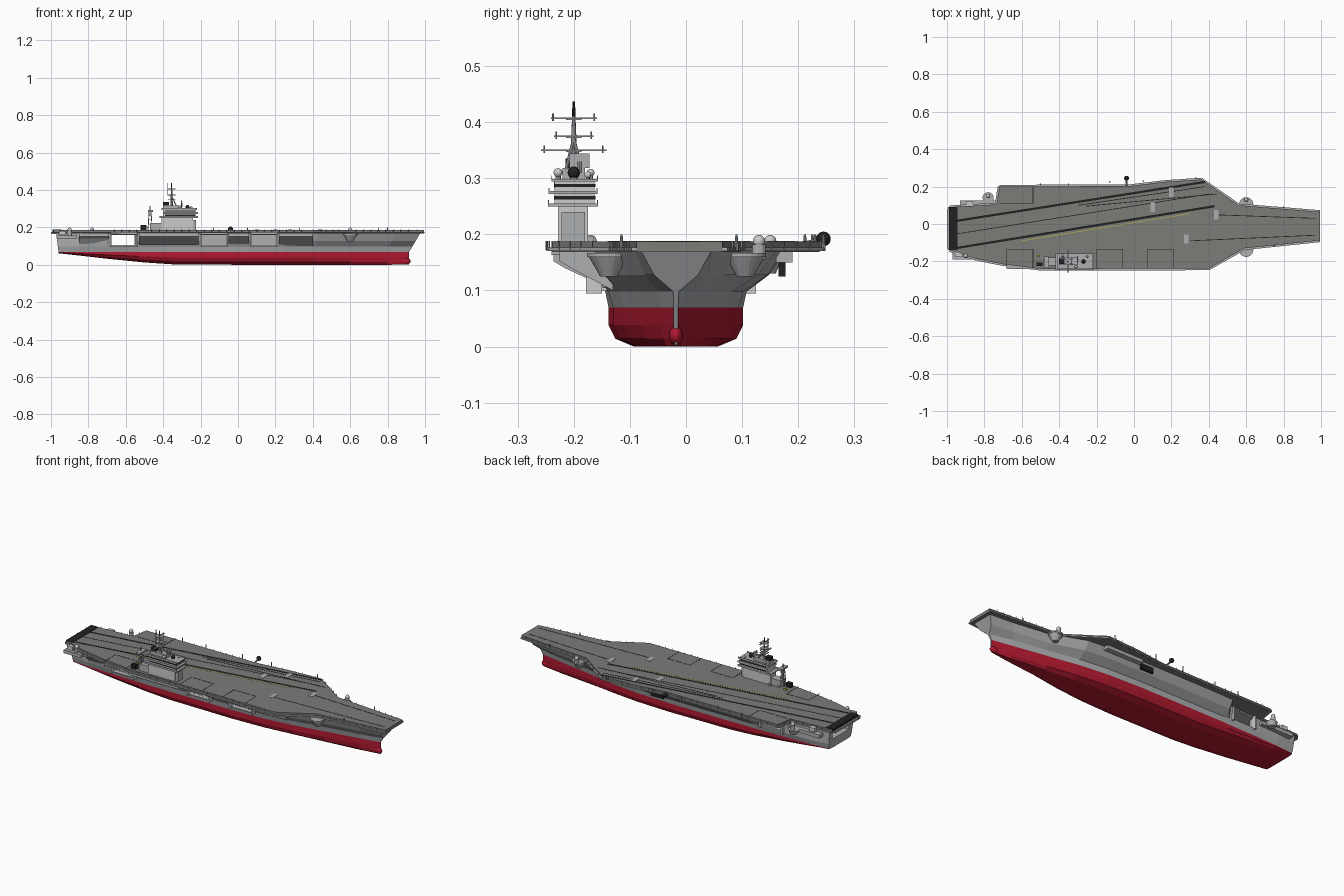
import bpy, bmesh, math
from mathutils import Vector

if "Cube" in bpy.data.objects:
    bpy.data.objects.remove(bpy.data.objects["Cube"])


def mat(name, c):
    m = bpy.data.materials.new(name)
    m.diffuse_color = (*c, 1)
    m.use_nodes = True
    m.node_tree.nodes["Principled BSDF"].inputs["Base Color"].default_value = m.diffuse_color
    return m


GREY = mat("hull_grey", (0.42, 0.43, 0.44))
DECK = mat("deck_grey", (0.2, 0.2, 0.19))
RED = mat("antifouling_red", (0.45, 0.01, 0.03))
BLACK = mat("black", (0.015, 0.015, 0.015))
LIGHT = mat("light_grey", (0.6, 0.62, 0.63))
YELLOW = mat("yellow", (0.6, 0.5, 0.05))


def mesh(name, bm, *mats):
    bmesh.ops.recalc_face_normals(bm, faces=bm.faces)
    me = bpy.data.meshes.new(name)
    bm.to_mesh(me)
    bm.free()
    ob = bpy.data.objects.new(name, me)
    bpy.context.collection.objects.link(ob)
    for m in mats:
        me.materials.append(m)
    return ob


def box(name, x0, x1, y0, y1, z0, z1, m=GREY):
    bm = bmesh.new()
    bmesh.ops.create_cube(bm, size=1)
    for v in bm.verts:
        v.co = ((x0 + x1) / 2 + v.co.x * (x1 - x0), (y0 + y1) / 2 + v.co.y * (y1 - y0),
                (z0 + z1) / 2 + v.co.z * (z1 - z0))
    return mesh(name, bm, m)


def prism(name, pts, offset, m=GREY):
    bm = bmesh.new()
    f = bm.faces.new([bm.verts.new(p) for p in pts])
    r = bmesh.ops.extrude_face_region(bm, geom=[f])
    bmesh.ops.translate(bm, vec=offset, verts=[v for v in r["geom"] if isinstance(v, bmesh.types.BMVert)])
    return mesh(name, bm, m)


def rod(name, a, b, r0, r1=None, m=GREY, n=8):
    a, b = Vector(a), Vector(b)
    bm = bmesh.new()
    bmesh.ops.create_cone(bm, cap_ends=True, segments=n, radius1=r0, radius2=r0 if r1 is None else r1,
                          depth=(b - a).length)
    bm.transform((b - a).to_track_quat('Z', 'Y').to_matrix().to_4x4())
    bmesh.ops.translate(bm, vec=(a + b) / 2, verts=bm.verts)
    return mesh(name, bm, m)


def ball(name, c, r, m=LIGHT, s=(1, 1, 1)):
    bm = bmesh.new()
    bmesh.ops.create_uvsphere(bm, u_segments=16, v_segments=10, radius=r)
    for v in bm.verts:
        v.co = [c[i] + v.co[i] * s[i] for i in range(3)]
    for f in bm.faces:
        f.smooth = True
    return mesh(name, bm, m)


# hull: x, keel z, waterline half width, knuckle half width, starboard top y, port top y, bow rake
C, TOP = -0.018, 0.17
stations = [(-.96, .062, .100, .105, -.125, .09, -.012), (-.85, .05, .110, .12, -.14, .10, 0),
            (-.7, .033, .115, .124, -.16, .107, 0), (-.53, .016, .118, .126, -.17, .115, 0),
            (-.5, .013, .119, .126, -.17, .172, 0), (-.35, .003, .12, .126, -.17, .175, 0),
            (.05, 0, .12, .126, -.17, .175, 0), (.25, 0, .112, .12, -.17, .175, 0),
            (.42, 0, .092, .1, -.16, .16, .01), (.6, 0, .06, .066, -.12, .085, .02),
            (.8, 0, .025, .032, -.09, .055, .035), (.915, .003, .004, .005, -.08, .045, .06)]
bm = bmesh.new()
rings = []
for x, zk, w, k, ys, yp, rake in stations:
    ring = []
    for side, yt in ((-1, ys), (1, yp)):
        yk = C + side * k
        half = [(C + side * w * .62, zk), (C + side * w * .9, zk + .2 * (.07 - zk)),
                (C + side * w, zk + .55 * (.07 - zk)), (C + side * w, .07), (yk, .098),
                (yk + (yt - yk) * .6, .128), (yt, TOP)]
        pts = [bm.verts.new((x + rake * max(0, (z - .07) / .1), y, z)) for y, z in half]
        ring += pts[::-1] if side < 0 else pts
    rings.append(ring)
n = len(rings[0])
for a, b in zip(rings, rings[1:]):
    for i in range(n):
        j = (i + 1) % n
        f = bm.faces.new((a[i], a[j], b[j], b[i]))
        f.material_index = int(f.calc_center_median().z < .07)
bm.faces.new(rings[0])
bm.faces.new(rings[-1])
hull = mesh("hull", bm, GREY, RED)
ball("bow_bulb", (.895, C, .02), .018, RED, (1.6, .7, 1))

# hangar bay and elevator openings cut through the hull sides
stbd_lifts = [(-.68, -.54), (-.2, -.06), (.07, .21)]
cuts = [(-.72, .3, -.105, .075, .104, .163)]
cuts += [(a, b, -.32, -.1, .106, .161) for a, b in stbd_lifts]
cuts += [(-.69, -.55, .07, .3, .106, .161), (-1.1, -.86, -.09, .06, .115, .158)]
bpy.context.view_layer.objects.active = hull
for c in cuts:
    cutter = box("opening_cutter", *c)
    cutter.hide_render = True
    mod = hull.modifiers.new("opening", 'BOOLEAN')
    mod.object, mod.operation, mod.solver = cutter, 'DIFFERENCE', 'EXACT'
    bpy.ops.object.modifier_apply(modifier=mod.name)
    bpy.data.objects.remove(cutter)

# flight deck slab
outline = [(.995, .065), (.56, .1), (.36, .238), (.16, .225), (-.02, .203), (-.72, .2), (-.735, .105),
           (-.985, .09), (-.985, -.14), (-.85, -.185), (-.7, -.215), (-.5, -.24), (.4, -.238),
           (.59, -.13), (.995, -.088)]
prism("flight_deck", [(x, y, .169) for x, y in outline], (0, 0, .018), DECK)
box("stern_rounddown", -.99, -.945, -.14, .09, .172, .1885, BLACK)

# catwalks with posts along the deck edges
for i, (p, q) in enumerate(zip(outline, outline[1:])):
    p, q = Vector((*p, 0)), Vector((*q, 0))
    d = (q - p).normalized()
    nrm = Vector((d.y, -d.x, 0))
    if nrm.dot((p + q) / 2 + Vector((0, .018, 0))) < 0:
        nrm = -nrm
    o = nrm * .009
    prism("catwalk", [v + Vector((0, 0, .17)) for v in (p, q, q + o, p + o)], (0, 0, .007), GREY)
    for t in range(1, int((q - p).length / .04)):
        e = p + d * t * .04 + o
        rod("catwalk_post", e + Vector((0, 0, .172)), e + Vector((0, 0, .188)), .0012, n=4)

# deck markings
def strip(name, x0, y0, x1, y1, w=.004, m=BLACK):
    a, b = Vector((x0, y0, .1865)), Vector((x1, y1, .1865))
    s = Vector((a.y - b.y, b.x - a.x, 0)).normalized() * w / 2
    prism(name, [a - s, b - s, b + s, a + s], (0, 0, .0012), m)


for s in [(-.96, .015, .38, .225, .012), (-.96, -.13, .43, .095, .012), (-.26, .095, .44, .16),
          (-.96, -.055, .4, .16), (.3, -.09, .97, -.06), (.42, .05, .97, .03), (-.3, .1, .38, .2)]:
    strip("deck_line", *s)
strip("foul_line", -.6, -.09, .3, .055, .003, YELLOW)
for a, b in stbd_lifts:
    for s in [(a, -.135, b, -.135), (a, -.135, a, -.238), (b, -.135, b, -.238)]:
        strip("lift_edge", *s, .003)
for s in [(-.72, .11, -.54, .11), (-.54, .11, -.54, .2)]:
    strip("lift_edge", *s, .003)
for x, y in [(.28, -.08), (.44, .05), (.2, .17), (.1, .09)]:
    box("blast_deflector", x - .012, x + .012, y - .025, y + .025, .186, .1885, GREY)

# sponsons below the starboard deck edge, and frames around the openings
for x0, x1, ye in [(-.53, -.21, -.236), (-.05, .06, -.22), (.22, .4, -.225), (-.85, -.69, -.18)]:
    prism("side_sponson", [(x0, y, z) for y, z in
                           [(-.13, .1), (ye + .02, .14), (ye, .152), (ye, TOP), (-.13, TOP)]], (x1 - x0, 0, 0))
for a, b in stbd_lifts:
    for x in (a, b):
        box("lift_rail", x - .004, x + .004, -.178, -.15, .095, .17, LIGHT)
    box("lift_sill", a, b, -.165, -.13, .099, .105, LIGHT)
    box("lift_beam", a, b, -.24, -.15, .163, .17, GREY)
for x in (-.69, -.55):
    box("lift_rail", x - .004, x + .004, .1, .125, .095, .17, LIGHT)
prism("angle_deck_bracket", [(x, y, .15) for x, y in [(.1, .16), (.33, .16), (.33, .19), (.1, .19)]], (0, 0, .02))

# round bow sponsons and stern weapon platforms
for y in (.105, -.138):
    rod("bow_sponson", (.6, y, .125), (.6, y, .16), .015, .035, n=20)
    rod("bow_sponson_deck", (.6, y, .16), (.6, y, .167), .038, n=20)
for x, y in [(.6, .13), (-.78, .15), (-.9, -.17)]:
    rod("gun_mount", (x, y, .155), (x, y, .182), .012, n=12)
    ball("gun_dome", (x, y, .188), .011)
box("port_stern_platform", -.93, -.73, .08, .125, .135, .155)
rod("port_stern_round", (-.78, .14, .13), (-.78, .14, .155), .02, .03, n=16)
box("starboard_stern_platform", -.97, -.86, -.19, -.12, .14, .158)
for x, y in [(-.88, .11), (-.94, -.165)]:
    box("launcher", x - .018, x + .018, y - .012, y + .012, .16, .182, LIGHT)
box("stern_walkway", -1, -.975, -.13, .08, .166, .176)
box("port_boat_recess", .02, .1, .165, .177, .125, .155, BLACK)

# deck edge dome and whip antennas
rod("dome_arm", (-.04, .2, .18), (-.04, .235, .188), .005)
ball("edge_dome", (-.04, .245, .192), .013, BLACK)
for x, y in [(-.13, .225), (.05, .23), (.33, .245), (-.5, .212), (-.35, .212), (.75, -.115), (.8, .09)]:
    rod("edge_antenna", (x, y, .17), (x, y, .2), .004, .002)

# island tower
box("island_base", -.41, -.24, -.228, -.175, .185, .252, LIGHT)
box("island_annex", -.47, -.4, -.222, -.18, .185, .225)
box("island_front_step", -.25, -.225, -.222, -.18, .185, .24)
for z, y0, y1, x0, x1 in [(.25, -.246, -.157, -.42, -.215), (.272, -.245, -.158, -.4, -.215),
                          (.294, -.24, -.157, -.41, -.22)]:
    box("island_gallery", x0, x1, y0, y1, z, z + .005)
    box("gallery_rail", x0, x1, y0, y0 + .0015, z + .005, z + .011)
    box("gallery_rail", x0, x1, y1 - .0015, y1, z + .005, z + .011)
for z in (.254, .276):
    box("bridge_room", -.4, -.228, -.234, -.163, z, z + .019, LIGHT)
    box("bridge_windows", -.39, -.2265, -.2355, -.1615, z + .008, z + .014, BLACK)
box("top_house", -.4, -.3, -.22, -.18, .298, .318)
box("funnel", -.4, -.37, -.215, -.185, .315, .335, BLACK)
for x, y, z, r in [(-.27, -.2, .308, .011), (-.31, -.228, .308, .008), (-.38, -.17, .308, .007), (-.25, -.175, .304, .006)]:
    rod("radar_pedestal", (x, y, z - .012), (x, y, z), r * .6)
    ball("radar_dome", (x, y, z + .002), r, BLACK if r > .008 else LIGHT)
rod("search_radar_post", (-.3, -.19, .31), (-.3, -.19, .33), .004)
box("search_radar", -.305, -.299, -.208, -.172, .318, .344)

# main mast with yards
rod("main_mast", (-.355, -.2, .3), (-.355, -.2, .41), .008, .003)
rod("mast_top", (-.355, -.2, .41), (-.355, -.2, .437), .0035, .002, BLACK)
for s in (-1, 1):
    rod("mast_leg", (-.355 + .025, -.2 + s * .014, .315), (-.355, -.2, .37), .003)
for z, w in [(.35, .058), (.375, .035), (.407, .041)]:
    box("yard", -.359, -.351, -.2 - w, -.2 + w, z - .0015, z + .0015)
    box("mast_platform", -.375, -.335, -.214, -.186, z - .003, z)
    for s in (-1, 1):
        rod("yard_antenna", (-.355, -.2 + s * w * .9, z - .005), (-.355, -.2 + s * w * .9, z + .008), .0015, n=5)
rod("whip", (-.378, -.2, .37), (-.378, -.2, .437), .002, n=5)

# lattice mast behind the island
for dx in (-.012, .012):
    for dy in (-.01, .01):
        rod("lattice_leg", (-.47 + dx, -.205 + dy, .186), (-.47 + dx * .4, -.205 + dy * .4, .29), .0025, n=5)
for z in (.215, .24, .265):
    box("lattice_platform", -.481, -.459, -.215, -.195, z, z + .003)
box("lattice_radar", -.48, -.455, -.235, -.175, .283, .293)
rod("lattice_tip", (-.47, -.205, .29), (-.47, -.205, .315), .002)

# parked deck vehicles around the island
for i in range(7):
    x, y = -.52 + i * .05, -.165 - .01 * (i % 2)
    if not -.42 < x < -.2:
        box("deck_vehicle", x, x + .018, y - .01, y, .186, .196, YELLOW if i % 3 == 0 else GREY)
box("deck_crane", -.52, -.49, -.225, -.205, .186, .212, BLACK)
